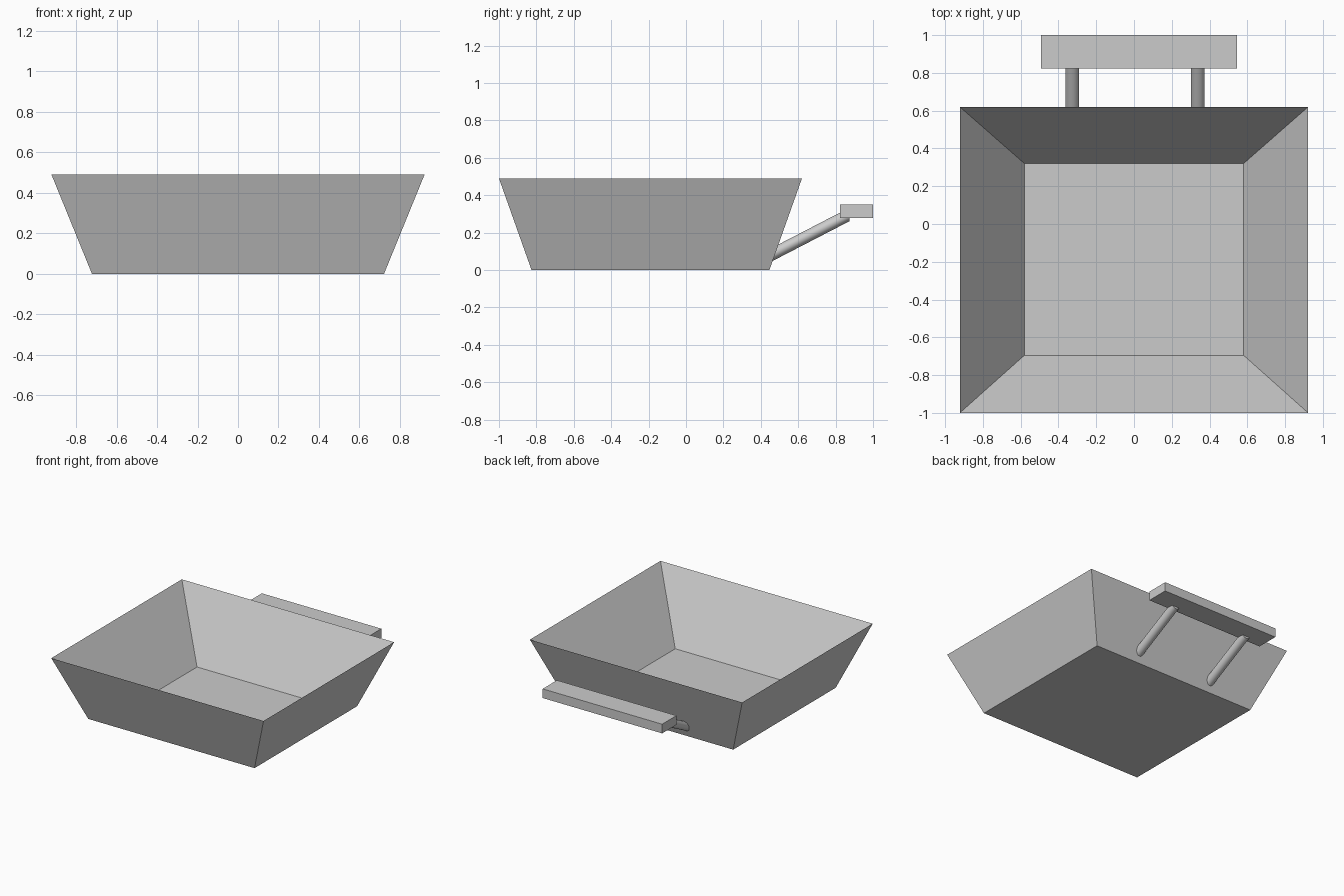
import bpy, bmesh
from math import cos, sin, pi, radians

if "Cube" in bpy.data.objects:
    bpy.data.objects.remove(bpy.data.objects["Cube"])


def make_object(name, bm):
    bmesh.ops.recalc_face_normals(bm, faces=bm.faces)
    mesh = bpy.data.meshes.new(name)
    bm.to_mesh(mesh)
    bm.free()
    obj = bpy.data.objects.new(name, mesh)
    bpy.context.collection.objects.link(obj)
    return obj


def loft(name, rings):
    """Bridge rings of points in order and cap both ends."""
    bm = bmesh.new()
    loops = [[bm.verts.new(p) for p in ring] for ring in rings]
    for a, b in zip(loops, loops[1:]):
        n = len(a)
        for i in range(n):
            j = (i + 1) % n
            bm.faces.new((a[i], a[j], b[j], b[i]))
    bm.faces.new(loops[0])
    bm.faces.new(loops[-1])
    return make_object(name, bm)


def rect(x0, x1, y0, y1, z):
    return [(x0, y0, z), (x1, y0, z), (x1, y1, z), (x0, y1, z)]


def circle(x, y, z, r, n=32):
    return [(x + r * cos(2 * pi * i / n), y, z + r * sin(2 * pi * i / n))
            for i in range(n)]


# Flared tray with walls tapering to a knife-edge rim
loft("tray", [
    rect(-0.722, 0.722, -0.826, 0.446, 0.0),
    rect(-0.922, 0.922, -1.0, 0.62, 0.49),
    rect(-0.58, 0.58, -0.695, 0.32, 0.008),
])

# Handle bar behind the tray
loft("handle_bar", [
    rect(-0.493, 0.545, 0.823, 1.0, 0.278),
    rect(-0.493, 0.545, 0.823, 1.0, 0.35),
])

# Slanted round struts carrying the handle
for side, x in (("left", -0.326), ("right", 0.338)):
    strut = loft(f"handle_strut_{side}", [
        circle(x, 0.42, 0.062, 0.036),
        circle(x, 0.874, 0.297, 0.036),
    ])
    bpy.ops.object.select_all(action='DESELECT')
    strut.select_set(True)
    bpy.context.view_layer.objects.active = strut
    bpy.ops.object.shade_smooth_by_angle(angle=radians(30))
